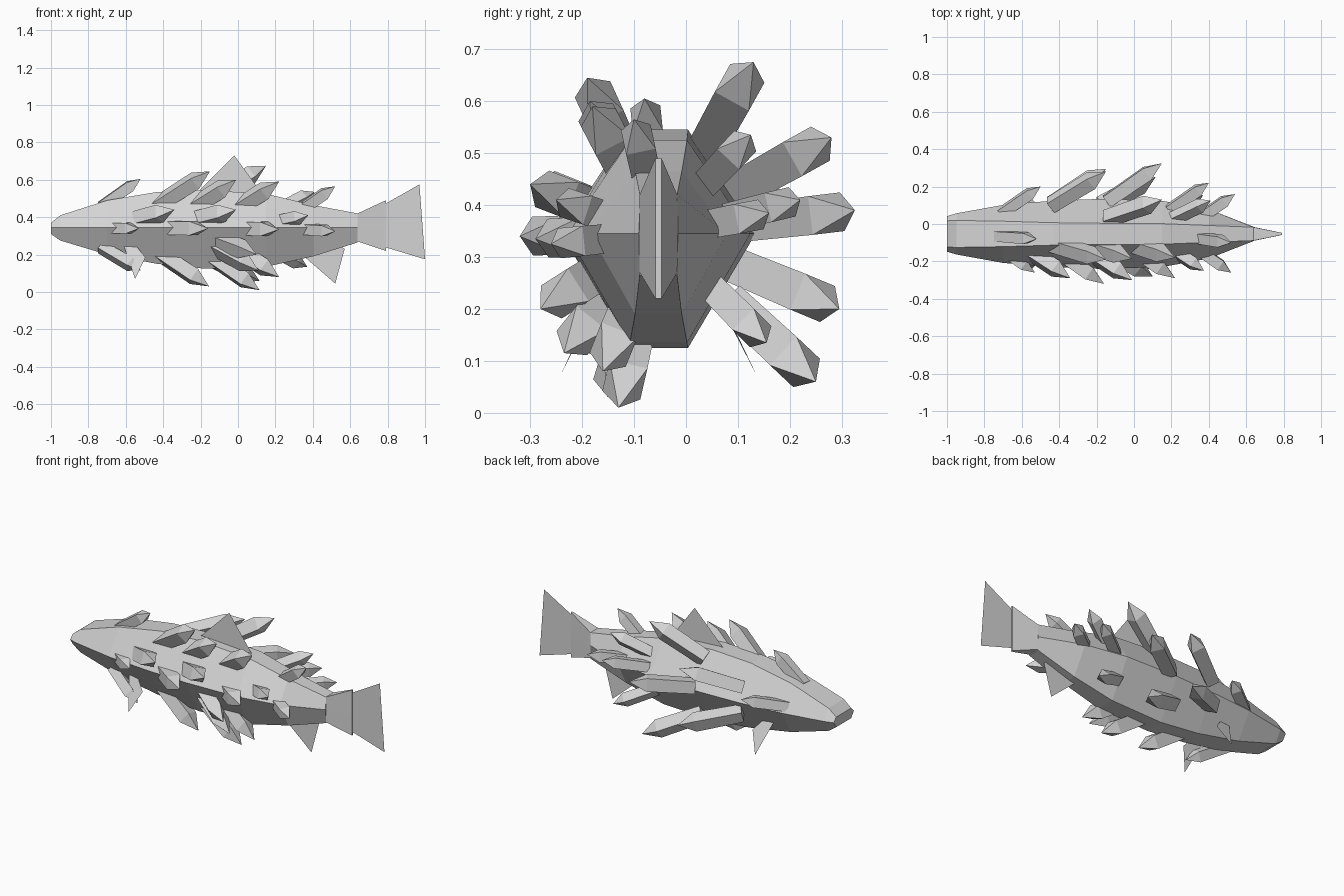
import bpy, math
from mathutils import Vector

if "Cube" in bpy.data.objects:
    bpy.data.objects.remove(bpy.data.objects["Cube"])

CY, CZ = -0.053, 0.345   # long axis of the body

grey = bpy.data.materials.new("plain grey")
grey.diffuse_color = (0.66, 0.66, 0.66, 1)
grey.use_nodes = True
grey.node_tree.nodes["Principled BSDF"].inputs["Base Color"].default_value = grey.diffuse_color


def add_object(name, verts, faces):
    mesh = bpy.data.meshes.new(name)
    mesh.from_pydata(verts, [], faces)
    mesh.update()
    mesh.materials.append(grey)
    obj = bpy.data.objects.new(name, mesh)
    bpy.context.collection.objects.link(obj)
    return obj


def loft(name, rings, apex=None):
    """Skin a row of rings, closed with a cap or an apex point."""
    n = len(rings[0])
    verts = [v for ring in rings for v in ring]
    faces = [tuple(range(n))[::-1]]
    for i in range(len(rings) - 1):
        a, b = i * n, (i + 1) * n
        for k in range(n):
            j = (k + 1) % n
            faces.append((a + k, a + j, b + j, b + k))
    last = (len(rings) - 1) * n
    if apex is None:
        faces.append(tuple(range(last, last + n)))
    else:
        verts.append(apex)
        faces += [(last + k, last + (k + 1) % n, len(verts) - 1) for k in range(n)]
    return add_object(name, verts, faces)


def section(x, low, high, side, flat):
    """Six-sided section with flat top and bottom and a mid-height side edge."""
    return [(x, CY + side, CZ), (x, CY + flat, high), (x, CY - flat, high),
            (x, CY - side, CZ), (x, CY - flat, low), (x, CY + flat, low)]


# Body: x, bottom, top, half width at the middle, half width of the flats
body = [(-1.0, 0.31, 0.37, 0.095, 0.07), (-0.95, 0.275, 0.41, 0.11, 0.072),
        (-0.70, 0.20, 0.49, 0.155, 0.068), (-0.43, 0.15, 0.535, 0.178, 0.06),
        (-0.18, 0.125, 0.545, 0.187, 0.057), (0.15, 0.135, 0.525, 0.177, 0.055),
        (0.40, 0.19, 0.465, 0.132, 0.045), (0.64, 0.265, 0.42, 0.038, 0.036)]
loft("body", [section(*s) for s in body])

# Tail root: wedge thinning towards the tail fin
loft("tail_root", [section(0.64, 0.27, 0.42, 0.037, 0.036),
                   section(0.79, 0.22, 0.49, 0.006, 0.006)])


# Fins: thin single sheets
def fin(name, outline):
    add_object(name, [(x, CY, z) for x, z in outline], [tuple(range(len(outline)))])


fin("tail_fin", [(0.785, 0.24), (1.0, 0.175), (0.97, 0.575), (0.785, 0.47)])
fin("dorsal_fin", [(-0.22, 0.53), (0.14, 0.51), (-0.02, 0.73)])
fin("anal_fin", [(0.33, 0.21), (0.52, 0.045), (0.57, 0.23), (0.5, 0.28)])
for side, label in ((-1, "right"), (1, "left")):
    add_object(label + "_pectoral_fin",
               [(-0.61, CY + side * 0.10, 0.245), (-0.55, CY + side * 0.19, 0.07),
                (-0.495, CY + side * 0.135, 0.185), (-0.54, CY + side * 0.11, 0.24)],
               [(0, 1, 2, 3)])


# Spikes: four-sided crystals leaning back towards the tail
def spike(name, tip):
    tip = Vector(tip)
    out = Vector((0, tip.y - CY, tip.z - CZ)).normalized()
    big = -0.4 < tip.x < 0.25
    length, radius = (0.36, 0.053) if big else (0.26, 0.041)
    axis = (Vector((0.82, 0, 0)) + out * 0.57).normalized()
    u = axis.cross(out).normalized()
    v = axis.cross(u)

    def ring(back, r):
        c = tip - axis * back
        return [c + u * r * math.cos(a) + v * r * math.sin(a)
                for a in (math.tau * k / 4 + math.pi / 4 for k in range(4))]
    loft(name, [ring(length, radius * 0.92), ring(length * 0.27, radius)], tip)


tips = {
    "flank": [(-0.53, -0.26, 0.34), (-0.34, -0.29, 0.44), (-0.16, -0.32, 0.34),
              (-0.01, -0.30, 0.44), (0.22, -0.29, 0.335), (0.375, -0.25, 0.41),
              (0.52, -0.26, 0.325), (0.10, -0.28, 0.20), (0.11, -0.235, 0.115)],
    "far_flank": [(-0.50, 0.20, 0.41), (-0.15, 0.28, 0.53), (0.15, 0.325, 0.39),
                  (-0.15, 0.295, 0.20), (0.40, 0.22, 0.41), (0.54, 0.16, 0.385)],
    "back": [(-0.52, -0.08, 0.605), (-0.15, -0.19, 0.645), (0.22, -0.18, 0.59),
             (0.52, -0.10, 0.565), (0.15, 0.13, 0.675), (0.41, 0.125, 0.535),
             (-0.01, -0.185, 0.60)],
    "belly": [(-0.52, -0.20, 0.115), (0.115, 0.25, 0.06), (-0.155, -0.15, 0.03),
              (0.115, -0.13, 0.01), (0.22, -0.16, 0.08), (0.37, 0.155, 0.135)],
}
for area, points in tips.items():
    for i, p in enumerate(points):
        spike(f"{area}_spike_{i + 1}", p)
